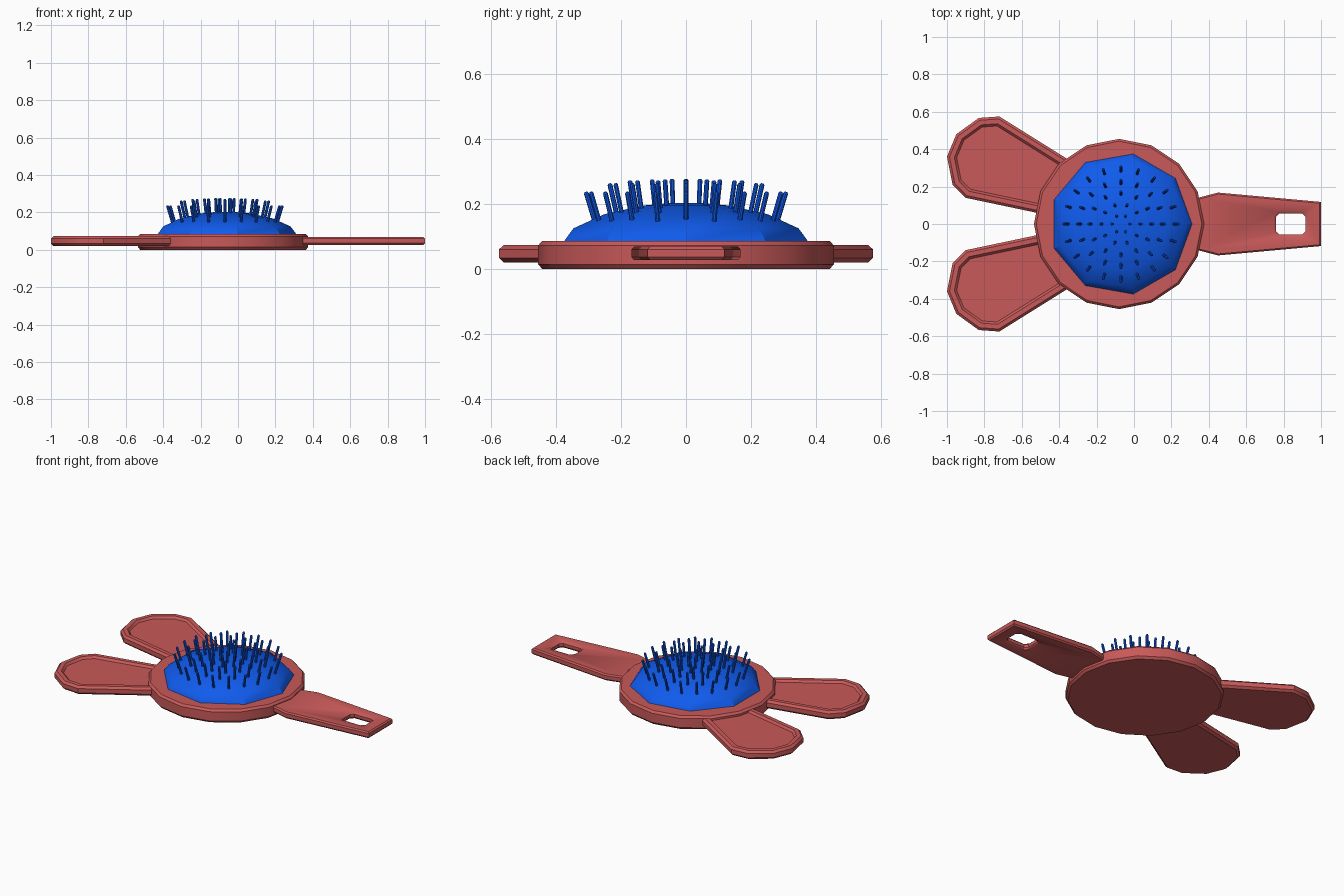
import bpy, bmesh
from math import sin, cos, tau, radians
from mathutils import Vector

if "Cube" in bpy.data.objects:
    bpy.data.objects.remove(bpy.data.objects["Cube"])


def material(name, color):
    m = bpy.data.materials.new(name)
    m.diffuse_color = (*color, 1)
    m.use_nodes = True
    m.node_tree.nodes["Principled BSDF"].inputs["Base Color"].default_value = m.diffuse_color
    return m


RED = material("red_plastic", (0.58, 0.1, 0.1))
BLUE = material("blue_rubber", (0.005, 0.105, 0.85))


def circle(cx, r, n):
    return [(cx + r * cos(tau * i / n), r * sin(tau * i / n)) for i in range(n)]


def inset(pts, d):
    # mitred inward offset of a counter-clockwise outline
    out = []
    for i, p in enumerate(pts):
        p = Vector(p)
        a = (p - Vector(pts[i - 1])).normalized()
        b = (Vector(pts[(i + 1) % len(pts)]) - p).normalized()
        na, nb = Vector((-a.y, a.x)), Vector((-b.y, b.x))
        out.append(p + (na + nb) * d / (1 + na.dot(nb)))
    return out


def finish(bm, name, mat):
    bmesh.ops.recalc_face_normals(bm, faces=bm.faces)
    me = bpy.data.meshes.new(name)
    bm.to_mesh(me)
    bm.free()
    # smooth shading with sharp edges kept
    me.shade_smooth()
    me.set_sharp_from_angle(angle=radians(32))
    ob = bpy.data.objects.new(name, me)
    bpy.context.collection.objects.link(ob)
    me.materials.append(mat)
    return ob


def loft(name, outline, steps, mat):
    # stack of inset copies of an outline, steps = (inset, z)
    bm = bmesh.new()
    loops = [[bm.verts.new((p[0], p[1], z)) for p in inset(outline, d)] for d, z in steps]
    n = len(outline)
    for lo, hi in zip(loops, loops[1:]):
        for i in range(n):
            j = (i + 1) % n
            bm.faces.new((lo[i], lo[j], hi[j], hi[i]))
    bm.faces.new(loops[0][::-1])
    bm.faces.new(loops[-1])
    return finish(bm, name, mat)


# round brush body
loft("body", circle(-0.08, 0.455, 16),
     [(0.012, 0), (0, 0.014), (0, 0.072), (0.012, 0.085)], RED)

# nine-sided cushion dome
loft("cushion", circle(-0.07, 0.383, 9),
     [(0, 0.08), (0.005, 0.09), (0.03, 0.125), (0.12, 0.168), (0.235, 0.195), (0.32, 0.203)], BLUE)

# ears with raised rims, mirrored across y
ear = [(-0.3, 0.315), (-0.36, 0.35), (-0.72, 0.575), (-0.83, 0.567), (-0.95, 0.48),
       (-1.0, 0.36), (-0.97, 0.21), (-0.9, 0.14), (-0.52, 0.06), (-0.4, 0.035)]
rim = [(0.013, 0.02), (0, 0.033), (0, 0.06), (0.013, 0.073), (0.038, 0.073), (0.05, 0.06)]
loft("ear_left", ear, rim, RED)
loft("ear_right", [(x, -y) for x, y in reversed(ear)], rim, RED)

# handle with hanging hole
side = [(0.3, 0.13), (0.36, 0.145), (0.45, 0.168), (1.0, 0.118)]
handle = loft("handle", [(x, -y) for x, y in side] + side[::-1],
              [(0.008, 0.027), (0, 0.036), (0, 0.06), (0.008, 0.068)], RED)
hole = [(0.745, -0.045), (0.77, -0.07), (0.905, -0.07), (0.93, -0.045),
        (0.93, 0.045), (0.905, 0.07), (0.77, 0.07), (0.745, 0.045)]
cutter = loft("hole_cutter", hole,
              [(-0.01, 0.01), (0.014, 0.038), (0.014, 0.057), (-0.01, 0.08)], RED)
cutter.hide_render = True
cutter.hide_set(True)
mod = handle.modifiers.new("hole", 'BOOLEAN')
mod.operation = 'DIFFERENCE'
mod.object = cutter
mod.solver = 'EXACT'

# bristles in rings, leaning outward: (count, root radius, tip radius, tip z)
bm = bmesh.new()
for count, r0, r1, top in [(6, 0.045, 0.05, 0.277), (10, 0.098, 0.11, 0.275), (12, 0.155, 0.173, 0.272),
                           (16, 0.21, 0.235, 0.263), (20, 0.275, 0.308, 0.237)]:
    for k in range(count):
        a = tau * k / count
        out = Vector((cos(a), sin(a), 0))
        root = Vector((-0.07, 0, top - 0.11)) + out * r0
        tip = Vector((-0.07, 0, top)) + out * r1
        axis = (tip - root).normalized()
        u = axis.cross(Vector((-sin(a), cos(a), 0)))
        v = axis.cross(u)
        rings = []
        for c, r in ((root, 0.0075), (tip - axis * 0.005, 0.0075), (tip, 0.004)):
            rings.append([bm.verts.new(c + (u * cos(tau * i / 8) + v * sin(tau * i / 8)) * r)
                          for i in range(8)])
        for lo, hi in zip(rings, rings[1:]):
            for i in range(8):
                bm.faces.new((lo[i], lo[i - 1], hi[i - 1], hi[i]))
        bm.faces.new(rings[0])
        bm.faces.new(rings[-1][::-1])
finish(bm, "bristles", BLUE)
